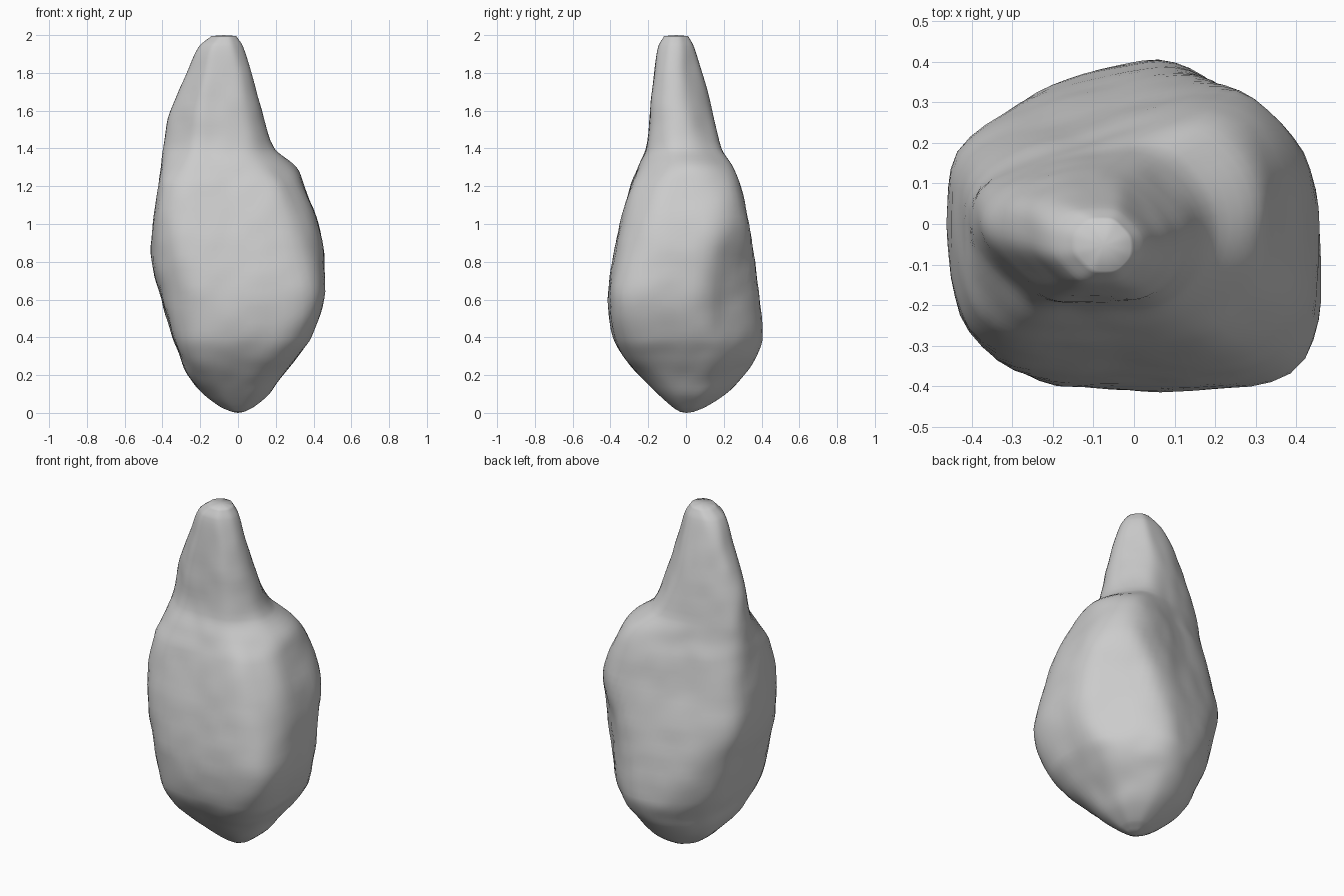
import bpy, bmesh, math
from mathutils import Vector, noise

if "Cube" in bpy.data.objects:
    bpy.data.objects.remove(bpy.data.objects["Cube"])

# Each section: height, then reach from the z axis towards
# E, NE, N, NW, W, SW, S, SE (N = back, S = front)
SECTIONS = [
    (0.005, .03, .03, .04, .03, .03, .03, .03, .03),
    (0.03, .08, .09, .10, .09, .09, .08, .07, .08),
    (0.10, .165, .18, .21, .19, .18, .17, .15, .17),
    (0.20, .24, .26, .31, .285, .26, .28, .25, .27),
    (0.30, .315, .335, .385, .33, .30, .375, .33, .38),
    (0.40, .385, .37, .415, .375, .34, .42, .38, .46),
    (0.60, .45, .385, .40, .42, .40, .445, .405, .535),
    (0.80, .45, .40, .375, .455, .45, .465, .38, .505),
    (1.00, .42, .434, .345, .425, .445, .475, .34, .44),
    (1.20, .345, .37, .295, .375, .42, .44, .29, .345),
    (1.30, .30, .31, .25, .35, .405, .38, .25, .27),
    (1.40, .19, .175, .19, .335, .395, .32, .21, .20),
    (1.60, .12, .09, .14, .285, .36, .285, .19, .16),
    (1.80, .07, .035, .085, .215, .27, .235, .165, .12),
    (1.94, .025, .00, .04, .14, .205, .20, .145, .08),
    (1.995, -.01, -.03, .01, .08, .14, .15, .115, .05),
]
SEGMENTS, STEPS = 64, 5
POWER = 13
ANGLES = [i * math.pi / 4 for i in range(8)] + [math.radians(106)]
DIRS = [(math.cos(a), math.sin(a)) for a in ANGLES]


def smooth_sections():
    """Catmull-Rom tangents (uneven spacing) between the measured sections."""
    n = len(SECTIONS)

    def slope(i, k):
        a, b = SECTIONS[max(i - 1, 0)], SECTIONS[min(i + 1, n - 1)]
        return (b[k] - a[k]) / (b[0] - a[0])

    for i in range(n - 1):
        a, b = SECTIONS[i], SECTIONS[i + 1]
        h = b[0] - a[0]
        for s in range(STEPS):
            t = s / STEPS
            row = [a[0] + h * t]
            for k in range(1, 9):
                row.append((2*t**3 - 3*t**2 + 1) * a[k] + (t**3 - 2*t**2 + t) * h * slope(i, k)
                           + (3*t**2 - 2*t**3) * b[k] + (t**3 - t**2) * h * slope(i + 1, k))
            yield row
    yield list(SECTIONS[-1])


def outline(row):
    """Rounded polygon touching the reach distances."""
    z, reach = row[0], list(row[1:])
    # slanted back face hinged near the back right corner
    u, v = DIRS[8]
    corner_x = math.sqrt(2) * reach[1] - reach[2]
    reach.append(u * corner_x + v * reach[2] + .035)
    cx, cy = (reach[0] - reach[4]) / 2, (reach[2] - reach[6]) / 2
    dist = [max(d - cx * u - cy * v, .015) for d, (u, v) in zip(reach, DIRS)]
    for j in range(SEGMENTS):
        a = 2 * math.pi * j / SEGMENTS
        c, s = math.cos(a), math.sin(a)
        total = sum((max(0, c * u + s * v) / d) ** POWER for d, (u, v) in zip(dist, DIRS))
        r = total ** (-1 / POWER) * 1.015
        p = Vector((cx + r * c, cy + r * s, z))
        # gentle upright stone lumps, fading out at both ends
        fade = max(0, min(1, z / .15, (2 - z) / .3))
        q = Vector((p.x, p.y, p.z * .6))
        lump = .009 * noise.noise(q * 5) + .005 * noise.noise(p * 10)
        yield p + Vector((c, s, 0)) * lump * fade


# Rock: lofted rings closed by a slightly domed fan at each end
bm = bmesh.new()
rings = [[bm.verts.new(p) for p in outline(row)] for row in smooth_sections()]
for low, high in zip(rings, rings[1:]):
    for j in range(SEGMENTS):
        k = (j + 1) % SEGMENTS
        bm.faces.new((low[j], low[k], high[k], high[j]))
for ring, end_z in ((rings[0], 0), (rings[-1], 2)):
    centre = sum((v.co for v in ring), Vector()) / SEGMENTS
    mid = bm.verts.new((centre.x, centre.y, end_z))
    for j in range(SEGMENTS):
        a, b = ring[j], ring[(j + 1) % SEGMENTS]
        bm.faces.new((a, b, mid) if end_z else (b, a, mid))
mesh = bpy.data.meshes.new("standing_rock")
bm.to_mesh(mesh)
bm.free()
rock = bpy.data.objects.new("standing_rock", mesh)
bpy.context.collection.objects.link(rock)
for face in mesh.polygons:
    face.use_smooth = True
